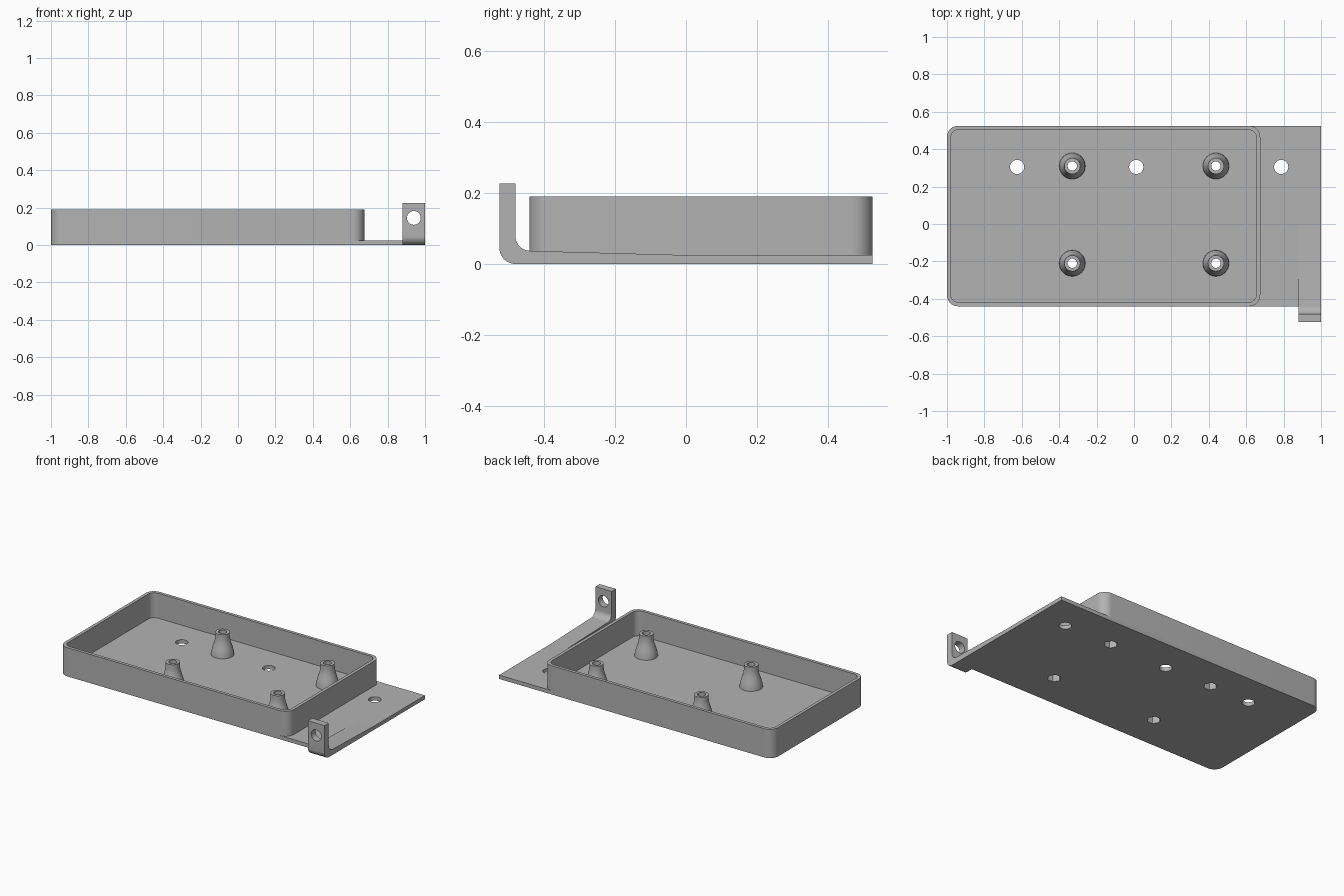
import bpy, bmesh
from math import sin, cos, pi, radians
from mathutils import Vector

if "Cube" in bpy.data.objects:
    bpy.data.objects.remove(bpy.data.objects["Cube"])

LEFT, RIGHT, WALL_X = -1.0, 1.0, 0.675
FRONT, BACK = -0.44, 0.525
BASE, TOP, WALL = 0.025, 0.19, 0.021
BOSSES = [(x, y) for x in (-0.33, 0.438) for y in (-0.21, 0.31)]

grey = bpy.data.materials.new("plain grey")
grey.use_nodes = True
grey.diffuse_color = (0.45, 0.45, 0.45, 1)
grey.node_tree.nodes["Principled BSDF"].inputs["Base Color"].default_value = grey.diffuse_color


def arc(cx, cy, r, a0, a1, n=10):
    angles = [radians(a0 + (a1 - a0) * i / n) for i in range(n + 1)]
    return [(cx + r * cos(a), cy + r * sin(a)) for a in angles]


def rounded(x0, x1, y0, y1, r_left, r_right):
    """Counter-clockwise rectangle outline; radius zero gives square corners."""
    def corner(cx, cy, r, a):
        return arc(cx, cy, r, a, a + 90) if r else [(cx, cy)]
    return (corner(x0 + r_left, y0 + r_left, r_left, 180)
            + corner(x1 - r_right, y0 + r_right, r_right, 270)
            + corner(x1 - r_right, y1 - r_right, r_right, 0)
            + corner(x0 + r_left, y1 - r_left, r_left, 90))


def finish(name, bm):
    bmesh.ops.recalc_face_normals(bm, faces=bm.faces)
    mesh = bpy.data.meshes.new(name)
    bm.to_mesh(mesh)
    bm.free()
    mesh.materials.append(grey)
    obj = bpy.data.objects.new(name, mesh)
    bpy.context.collection.objects.link(obj)
    return obj


def prism(name, outlines, lo, hi, place=lambda a, b, h: (a, b, h)):
    """Extrude outlines between two heights; place maps them into space."""
    bm = bmesh.new()
    for pts in outlines:
        low, high = [[bm.verts.new(place(a, b, h)) for a, b in pts] for h in (lo, hi)]
        bm.faces.new(low[::-1])
        bm.faces.new(high)
        for i in range(len(pts)):
            bm.faces.new((low[i - 1], low[i], high[i], high[i - 1]))
    return finish(name, bm)


def circle(x, y, r, n=32):
    return arc(x, y, r, 0, 360, n)[:-1]


def cut(obj, *cutters):
    for c in cutters:
        mod = obj.modifiers.new("cut", 'BOOLEAN')
        mod.operation, mod.solver, mod.object = 'DIFFERENCE', 'EXACT', c
    graph = bpy.context.evaluated_depsgraph_get()
    mesh = bpy.data.meshes.new_from_object(obj.evaluated_get(graph))
    obj.modifiers.clear()
    obj.data = mesh


def smooth(obj, angle=32):
    obj.data.shade_smooth()
    obj.data.set_sharp_from_angle(angle=radians(angle))


# Cutters: screw bores, hexagonal nut pockets and mounting holes
bores = prism("bore_cutter", [circle(x, y, 0.025) for x, y in BOSSES], -0.1, 0.4)
pockets = prism("nut_pocket_cutter", [circle(x, y, 0.042, 6) for x, y in BOSSES], -0.1, 0.07)
holes = prism("hole_cutter", [circle(x, 0.305, 0.038) for x in (-0.625, 0.012, 0.787)], -0.1, 0.1)
eye = prism("tab_hole_cutter", [circle(0.94, 0.145, 0.037)], -0.7, -0.455,
            lambda a, b, h: (a, h, b))
cutters = [bores, pockets, holes, eye]
for c in cutters:
    c.hide_render = True

# Base plate, rounded at the left end only
plate = prism("base_plate", [rounded(LEFT, RIGHT, FRONT, BACK, 0.06, 0)], 0, BASE)
cut(plate, pockets, holes)
smooth(plate)

# Tray wall: outer and inner skins joined by a rim
bm = bmesh.new()
outer = rounded(LEFT, WALL_X, FRONT, BACK, 0.06, 0.06)
inner = rounded(LEFT + WALL, WALL_X - WALL, FRONT + WALL, BACK - WALL, 0.042, 0.042)
loops = [[bm.verts.new((x, y, z)) for x, y in pts]
         for pts, z in ((outer, BASE), (outer, TOP), (inner, TOP), (inner, BASE))]
for a, b in zip(loops, loops[1:]):
    for i in range(len(a)):
        bm.faces.new((a[i - 1], a[i], b[i], b[i - 1]))
smooth(finish("tray_wall", bm))

# Flared screw posts
profile = [(0.07, BASE), (0.068, 0.045), (0.063, 0.065), (0.056, 0.088),
           (0.049, 0.11), (0.045, 0.13), (0.043, 0.15), (0.043, 0.172)]
bm = bmesh.new()
for x, y in BOSSES:
    rings = [[bm.verts.new((a, b, z)) for a, b in circle(x, y, r)] for r, z in profile]
    bm.faces.new(rings[0][::-1])
    bm.faces.new(rings[-1])
    for a, b in zip(rings, rings[1:]):
        for i in range(len(a)):
            bm.faces.new((a[i - 1], a[i], b[i], b[i - 1]))
posts = finish("screw_posts", bm)
cut(posts, pockets, bores)
smooth(posts)

# Upright tab with a bent foot that tapers into the plate
side = ([(0, BASE), (FRONT, BASE), (FRONT, 0)]
        + arc(-0.479, 0.046, 0.046, 270, 180)
        + [(-0.525, 0.226), (-0.48, 0.226)]
        + arc(-0.438, 0.079, 0.042, 180, 270))
tab = prism("bent_tab", [side], 0.88, RIGHT, lambda a, b, h: (h, a, b))
cut(tab, eye)
smooth(tab)

for c in cutters:
    bpy.data.objects.remove(c)
